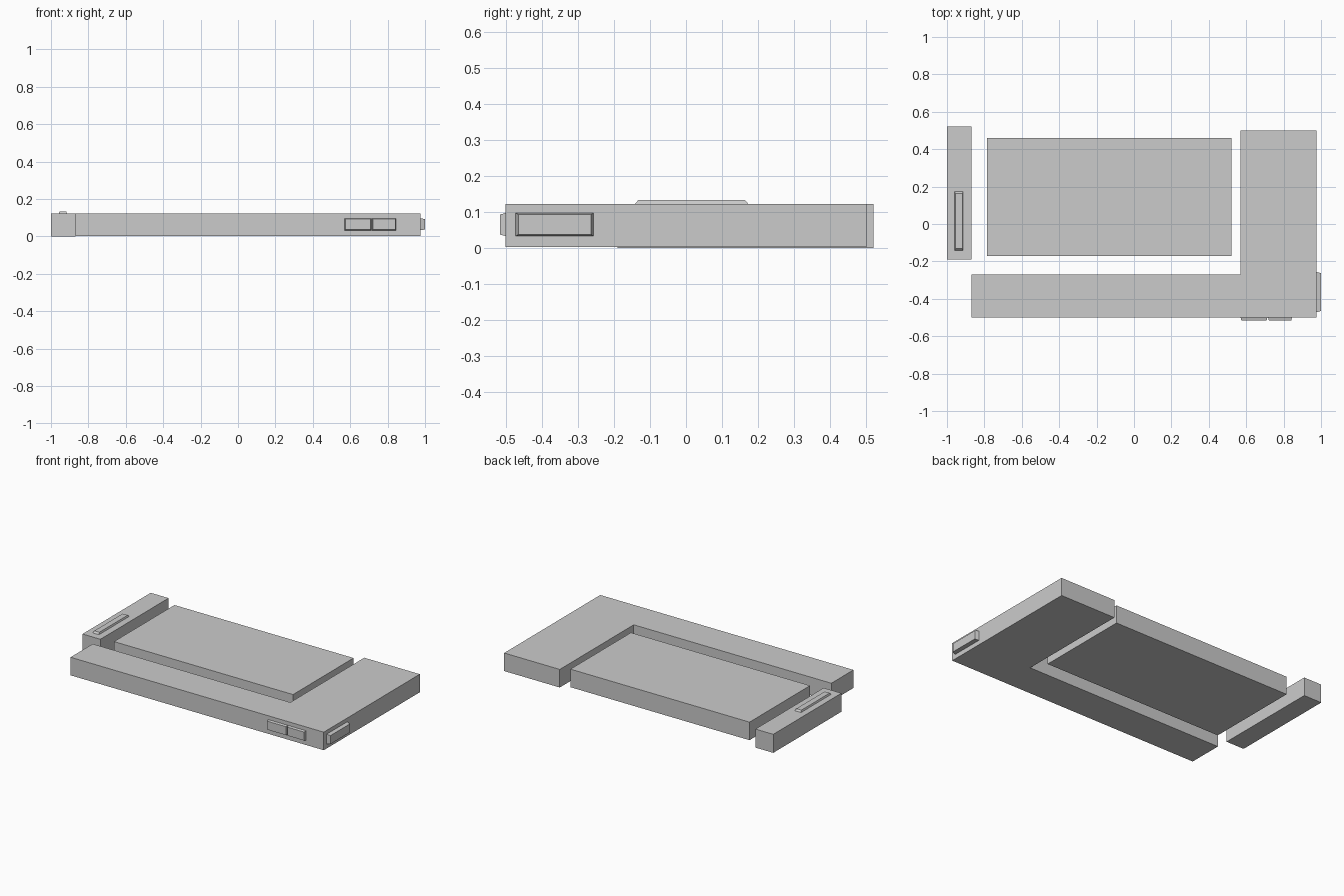
import bpy, bmesh
from mathutils import Vector

if "Cube" in bpy.data.objects:
    bpy.data.objects.remove(bpy.data.objects["Cube"])


def prism(name, outline, z0, z1):
    """Extrude a counter-clockwise xy outline from z0 to z1."""
    bm = bmesh.new()
    face = bm.faces.new([bm.verts.new((x, y, z0)) for x, y in outline])
    ext = bmesh.ops.extrude_face_region(bm, geom=[face])
    top = [v for v in ext["geom"] if isinstance(v, bmesh.types.BMVert)]
    bmesh.ops.translate(bm, verts=top, vec=(0, 0, z1 - z0))
    finish(name, bm)


def finish(name, bm):
    bmesh.ops.recalc_face_normals(bm, faces=bm.faces[:])
    me = bpy.data.meshes.new(name)
    bm.to_mesh(me)
    bm.free()
    ob = bpy.data.objects.new(name, me)
    bpy.context.collection.objects.link(ob)
    return ob


def rect(x0, x1, y0, y1):
    return [(x0, y0), (x1, y0), (x1, y1), (x0, y1)]


def raised_key(name, lo, hi, axis, side, inset):
    """Box whose outer face (axis, side) is inset to give tapered walls."""
    lo, hi = Vector(lo), Vector(hi)
    mid, size = (lo + hi) / 2, hi - lo
    bm = bmesh.new()
    bmesh.ops.create_cube(bm, size=1)
    for v in bm.verts:
        outer = v.co[axis] * side > 0
        for i in range(3):
            s = 1 if v.co[i] > 0 else -1
            v.co[i] = mid[i] + s * size[i] / 2
            if outer:
                v.co[i] -= s * inset[i]
    finish(name, bm)


TOP = 0.122

# Main blocks
prism("left_bar", rect(-1.0, -0.87, -0.19, 0.52), 0, TOP)
prism("centre_slab", rect(-0.785, 0.52, -0.17, 0.46), 0.003, TOP)
prism("corner_body", [(-0.87, -0.5), (0.975, -0.5), (0.975, 0.5),
                      (0.57, 0.5), (0.57, -0.27), (-0.87, -0.27)], 0.003, TOP)

# Keys on the front, right end and left bar
for name, x0, x1 in (("front_key_left", 0.57, 0.713), ("front_key_right", 0.717, 0.845)):
    raised_key(name, (x0, -0.515, 0.033), (x1, -0.5, 0.097), 1, -1, (0.004, 0, 0.004))
raised_key("side_key", (0.975, -0.472, 0.033), (1.0, -0.256, 0.097), 0, 1, (0, 0.007, 0.004))
raised_key("top_key", (-0.959, -0.142, TOP), (-0.914, 0.173, 0.133), 2, 1, (0.004, 0.01, 0))
